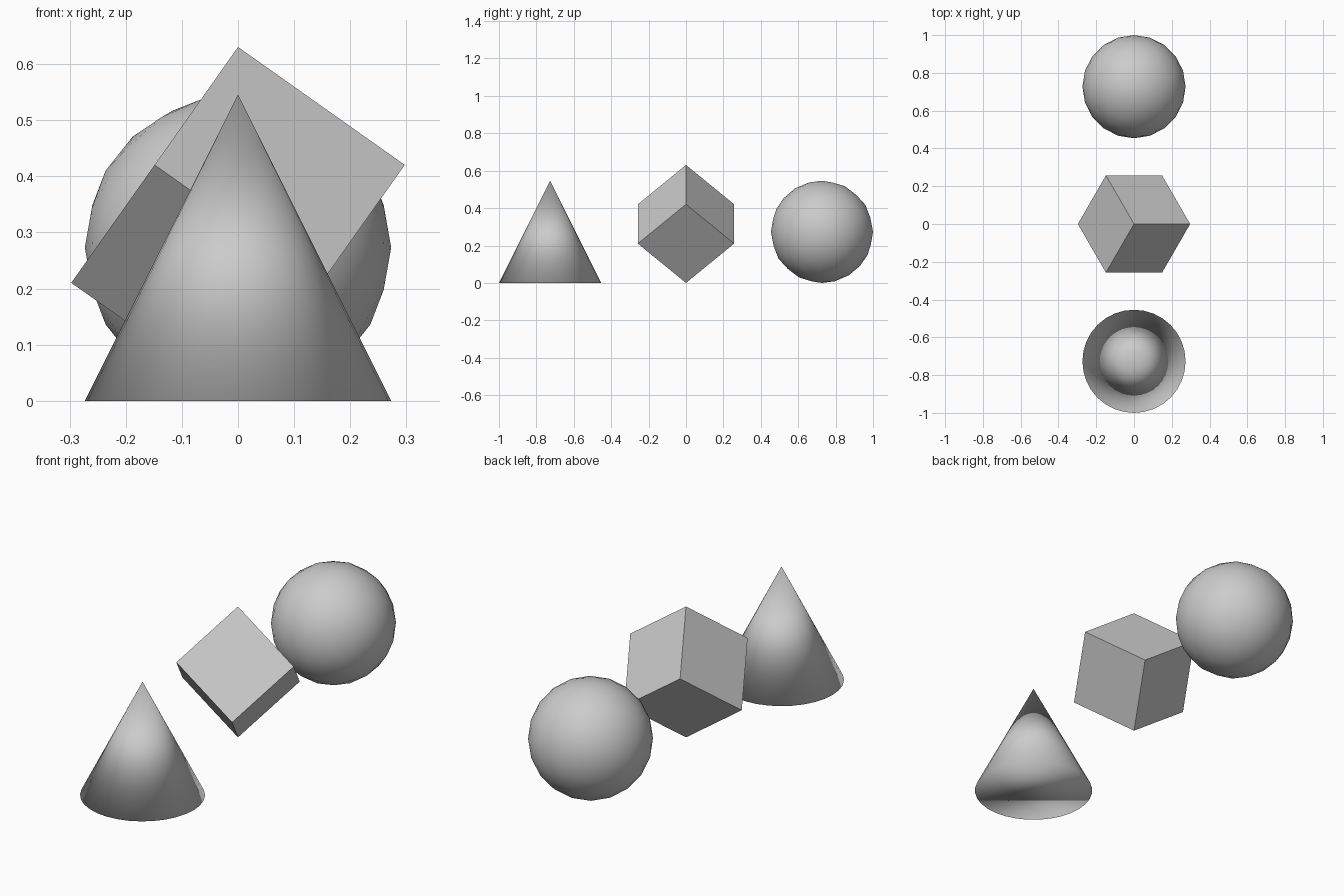
import bpy
from math import atan, pi, sqrt
from mathutils import Matrix

if "Cube" in bpy.data.objects:
    bpy.data.objects.remove(bpy.data.objects["Cube"])

R = 0.273        # radius shared by the cone and the ball
Y = 1 - R        # distance of the outer shapes from the centre
CUBE = 0.364     # cube edge length


def finish(name, smooth):
    obj = bpy.context.object
    obj.name = name
    if smooth:
        bpy.ops.object.shade_smooth()
    return obj


# Cone at the front, with its closed base on the ground
bpy.ops.mesh.primitive_cone_add(vertices=32, radius1=R, radius2=0, depth=2 * R,
                                location=(0, -Y, R))
finish("cone", True)

# Cube balanced upright on one corner, with one upper corner pointing to +x
bpy.ops.mesh.primitive_cube_add(size=CUBE)
cube = finish("cube", False)
tilt = Matrix.Rotation(-atan(sqrt(2)), 4, 'Y') @ Matrix.Rotation(-pi / 4, 4, 'Z')
cube.matrix_world = Matrix.Translation((0, 0, CUBE * sqrt(3) / 2)) @ tilt

# Triangulated ball at the back
bpy.ops.mesh.primitive_ico_sphere_add(subdivisions=3, radius=R, location=(0, Y, R),
                                      rotation=(0, 0, -pi / 2))
finish("ball", True)
